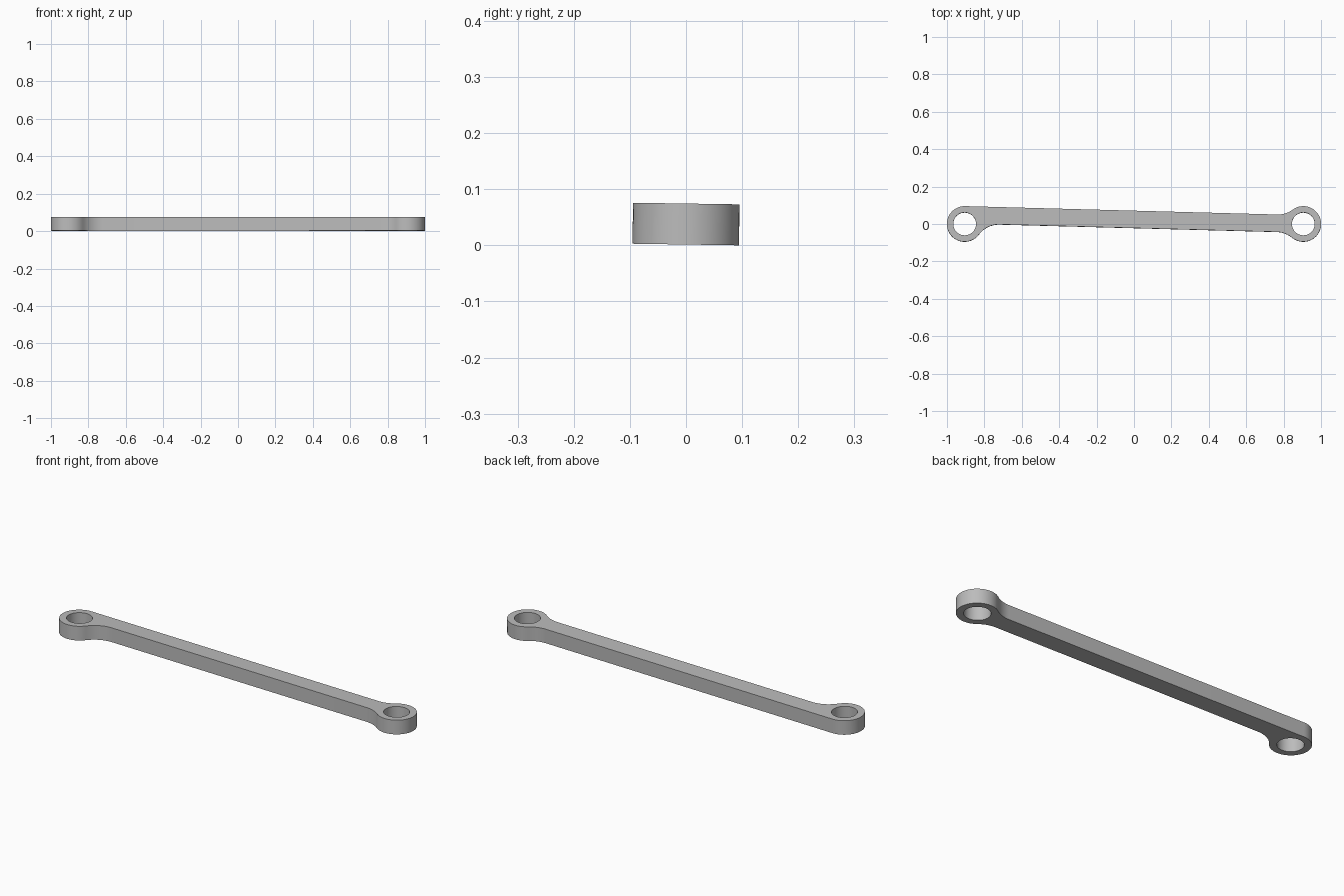
import bpy
import bmesh
from math import asin, atan2, cos, pi, sin, sqrt
from mathutils import Matrix, Vector

if "Cube" in bpy.data.objects:
    bpy.data.objects.remove(bpy.data.objects["Cube"], do_unlink=True)

RING, HOLE, FILLET = 0.095, 0.061, 0.134
THICK, SPAN = 0.073, 1.81
TOP, BOTTOM = RING, 0.002
MID = (TOP + BOTTOM) / 2      # the far eye sits on the bar's midline
near, far = Vector((0, 0)), Vector((SPAN, MID))


def arc(centre, radius, start, end, steps):
    return [centre + radius * Vector((cos(a), sin(a)))
            for a in (start + (end - start) * i / steps for i in range(steps + 1))]


def neck(eye, edge, side, toward):
    """Concave fillet from an eye to a bar edge; returns its points and eye angle."""
    cy = edge + side * FILLET
    dx = sqrt((RING + FILLET) ** 2 - (cy - eye.y) ** 2)
    centre = Vector((eye.x + toward * dx, cy))
    back = eye - centre
    start, end = atan2(back.y, back.x), -side * pi / 2
    if end - start > pi:
        end -= 2 * pi
    elif start - end > pi:
        end += 2 * pi
    out = centre - eye
    return arc(centre, FILLET, start, end, 10), atan2(out.y, out.x)


# Outline, counter-clockwise: near eye, lower edge, far eye, upper edge
near_neck, a_near = neck(near, BOTTOM, -1, 1)
low_neck, a_low = neck(far, BOTTOM, -1, -1)
high_neck, a_high = neck(far, TOP, 1, -1)
outline = arc(near, RING, pi / 2, a_near + 2 * pi, 32)[:-1] + near_neck
outline += low_neck[::-1] + arc(far, RING, a_low, a_high, 36)[1:-1] + high_neck
loops = [outline] + [arc(c, HOLE, 2 * pi, 0, 40)[:-1] for c in (near, far)]

# Walls and caps of the link
bm = bmesh.new()
cap_edges = [[], []]
for loop in loops:
    n = len(loop)
    rings = [[bm.verts.new((p.x, p.y, z)) for p in loop] for z in (0, THICK)]
    for i in range(n):
        j = (i + 1) % n
        bm.faces.new((rings[0][i], rings[0][j], rings[1][j], rings[1][i]))
    for ring, edges in zip(rings, cap_edges):
        edges += [bm.edges.get((ring[i], ring[(i + 1) % n])) for i in range(n)]
for edges in cap_edges:
    bmesh.ops.triangle_fill(bm, edges=edges, use_beauty=True)
bmesh.ops.recalc_face_normals(bm, faces=bm.faces)

# Level the two eyes, lean the part slightly, then centre it on the ground
bm.transform(Matrix.Rotation(-0.015, 4, 'X') @ Matrix.Rotation(-asin(MID / SPAN), 4, 'Z'))
low = Vector([min(v.co[k] for v in bm.verts) for k in range(3)])
high = Vector([max(v.co[k] for v in bm.verts) for k in range(3)])
shift = (low + high) / -2
shift.z = -low.z
bmesh.ops.translate(bm, verts=bm.verts, vec=shift)
mesh = bpy.data.meshes.new("connecting_link")
bm.to_mesh(mesh)
bm.free()

# Plain grey finish
grey = bpy.data.materials.new("grey")
grey.use_nodes = True
colour = (0.5, 0.5, 0.5, 1)
grey.diffuse_color = colour
grey.node_tree.nodes["Principled BSDF"].inputs["Base Color"].default_value = colour
mesh.materials.append(grey)

link = bpy.data.objects.new("connecting_link", mesh)
bpy.context.collection.objects.link(link)
bpy.ops.object.select_all(action='DESELECT')
link.select_set(True)
bpy.context.view_layer.objects.active = link
bpy.ops.object.shade_smooth_by_angle()
